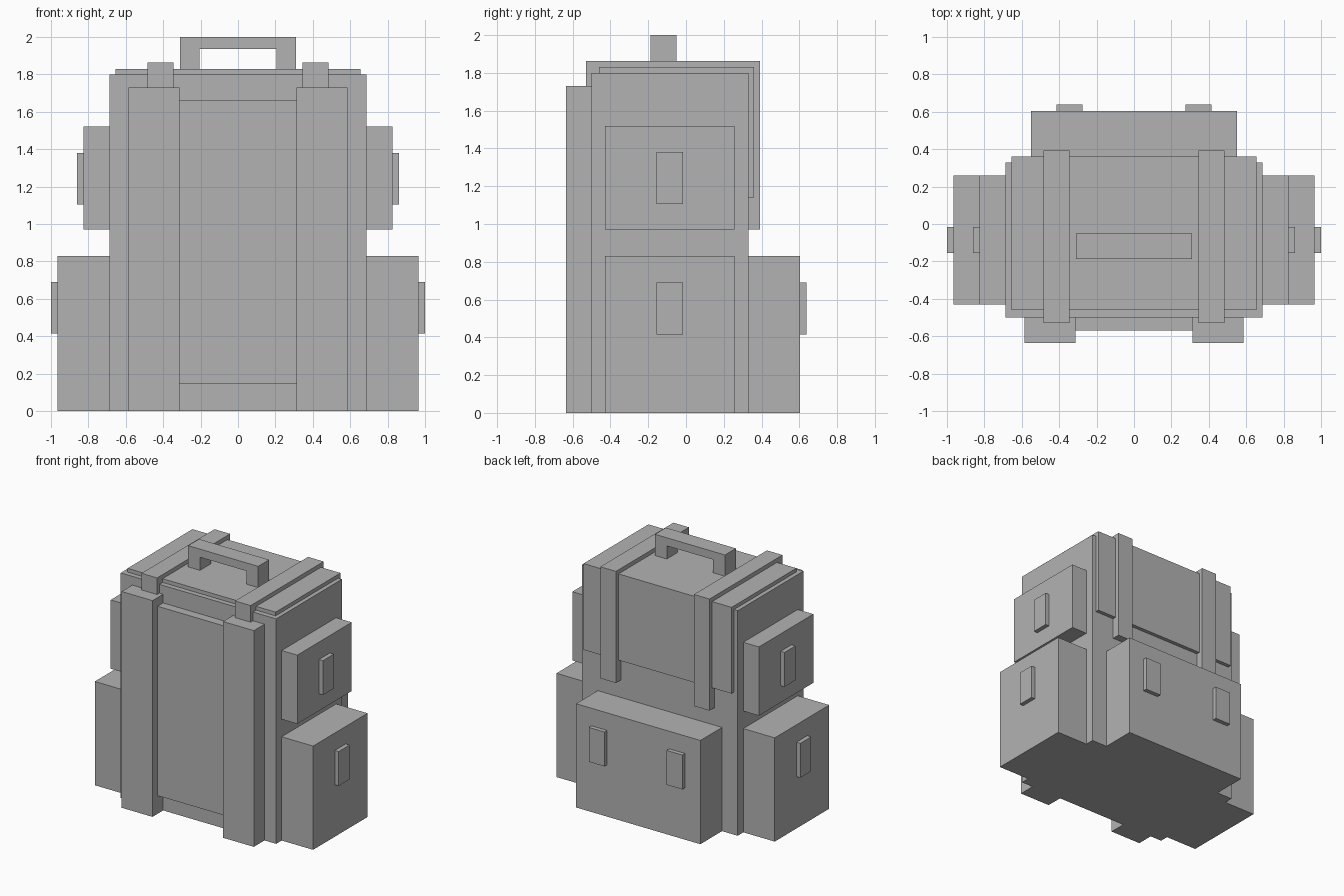
import bpy
import bmesh

cube = bpy.data.objects.get("Cube")
if cube:
    bpy.data.objects.remove(cube, do_unlink=True)

# Single grey fabric colour
fabric = bpy.data.materials.new("grey fabric")
fabric.use_nodes = True
GREY = (0.45, 0.45, 0.45, 1)
fabric.diffuse_color = GREY
fabric.node_tree.nodes["Principled BSDF"].inputs["Base Color"].default_value = GREY


def prism(name, outline, axis, low, high):
    """Extrude a closed 2D outline along x (points are y, z) or y (points are x, z)."""
    bm = bmesh.new()
    place = (lambda a, b: (low, a, b)) if axis == "x" else (lambda a, b: (a, low, b))
    face = bm.faces.new([bm.verts.new(place(a, b)) for a, b in outline])
    moved = bmesh.ops.extrude_face_region(bm, geom=[face])["geom"]
    for v in moved:
        if isinstance(v, bmesh.types.BMVert):
            setattr(v.co, axis, high)
    bmesh.ops.recalc_face_normals(bm, faces=bm.faces)
    mesh = bpy.data.meshes.new(name)
    bm.to_mesh(mesh)
    bm.free()
    mesh.materials.append(fabric)
    obj = bpy.data.objects.new(name, mesh)
    bpy.context.scene.collection.objects.link(obj)
    return obj


def box(name, x, y, z):
    outline = [(y[0], z[0]), (y[1], z[0]), (y[1], z[1]), (y[0], z[1])]
    return prism(name, outline, "x", *x)


def mirrored(obj):
    """Repeat a left-hand part on the right."""
    mod = obj.modifiers.new("Mirror", "MIRROR")
    mod.use_axis[0] = True
    mod.use_mirror_merge = False


# Main bag and padded front panel
FRONT, BACK, SIDE, TOP = -0.5, 0.33, 0.688, 1.8
box("bag_body", (-SIDE, SIDE), (FRONT, BACK), (0, TOP))
box("back_padding", (-0.312, 0.312), (-0.57, FRONT), (0.145, 1.66))

# Lid folded over the top and down the rear
prism("lid_flap", [(-0.46, TOP), (BACK, TOP), (BACK, 1.14), (0.36, 1.14),
                   (0.36, 1.83), (-0.46, 1.83)], "x", -0.655, 0.655)

# Carry handle
prism("carry_handle", [(-0.31, 1.83), (-0.205, 1.83), (-0.205, 1.935),
                       (0.205, 1.935), (0.205, 1.83), (0.31, 1.83),
                       (0.31, 2), (-0.31, 2)], "y", -0.188, -0.05)

# Straps
mirrored(box("shoulder_straps", (0.312, 0.585), (-0.635, FRONT), (0, 1.73)))
mirrored(prism("lid_straps", [(-0.53, 1.6), (FRONT, 1.6), (FRONT, TOP), (BACK, TOP),
                              (BACK, 0.97), (0.393, 0.97), (0.393, 1.863),
                              (-0.53, 1.863)], "x", 0.345, 0.483))

# Side pockets, each with a buckle
for level, outer, z, buckle_z in (("upper", 0.826, (0.97, 1.52), (1.105, 1.38)),
                                  ("lower", 0.966, (0, 0.83), (0.415, 0.69))):
    mirrored(box(level + "_side_pockets", (SIDE, outer), (-0.43, 0.258), z))
    mirrored(box(level + "_side_buckles", (outer, outer + 0.034), (-0.155, -0.017), buckle_z))

# Rear pocket with two buckles
box("rear_pocket", (-0.55, 0.55), (BACK, 0.604), (0, 0.83))
mirrored(box("rear_buckles", (0.275, 0.414), (0.604, 0.638), (0.415, 0.69)))
